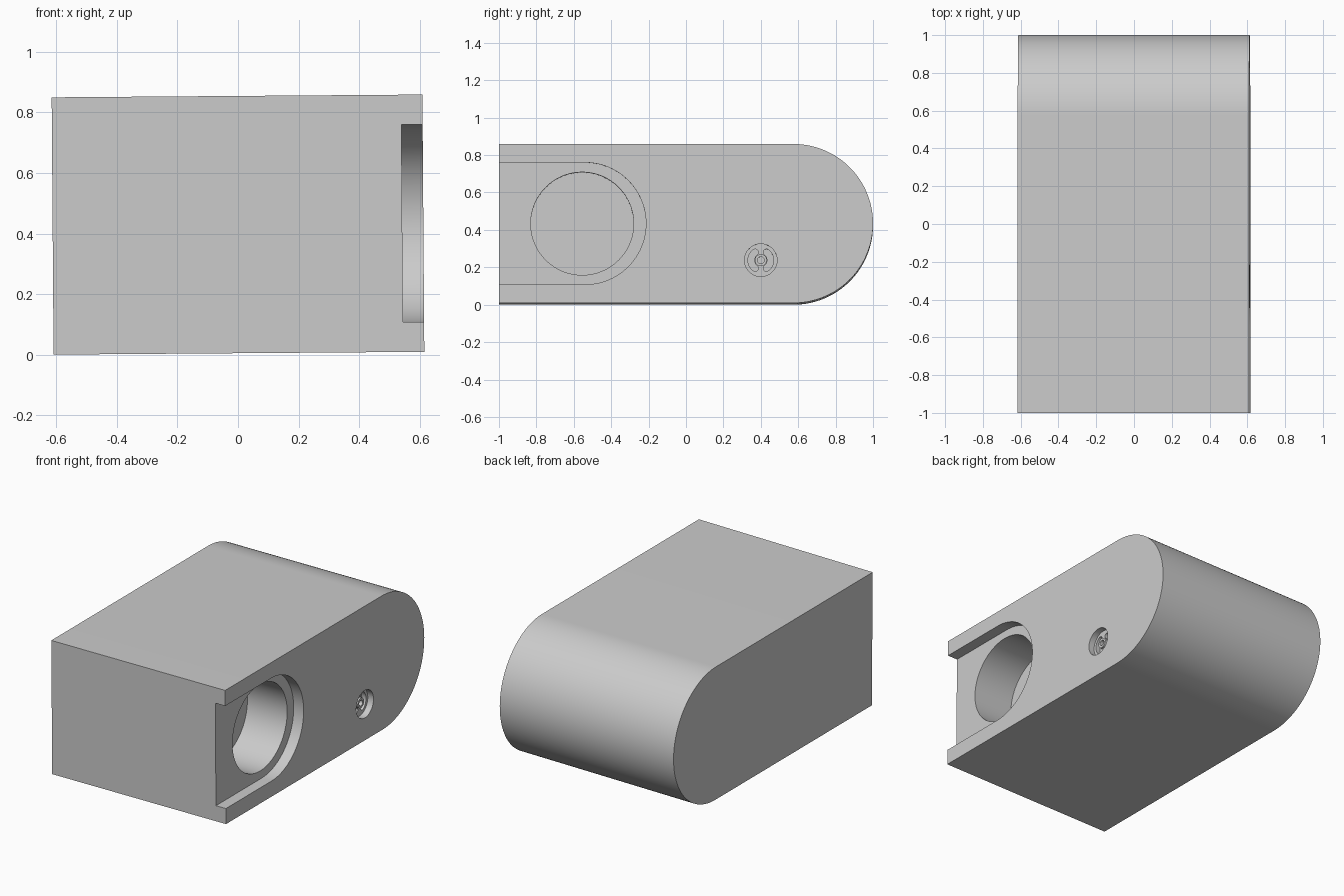
import bpy, bmesh, math
from math import pi, sin, cos

if "Cube" in bpy.data.objects:
    bpy.data.objects.remove(bpy.data.objects["Cube"], do_unlink=True)

HALF_W, RADIUS = 0.6125, 0.425
TILT = -0.0075

grey = bpy.data.materials.new("light grey")
grey.use_nodes = True
colour = (0.6, 0.6, 0.6, 1)
grey.diffuse_color = colour
grey.node_tree.nodes["Principled BSDF"].inputs["Base Color"].default_value = colour


def arc(cy, cz, r, a0, a1, n):
    return [(cy + r * cos(a0 + (a1 - a0) * i / n), cz + r * sin(a0 + (a1 - a0) * i / n))
            for i in range(n + 1)]


def circle(cy, cz, r, n=64):
    return arc(cy, cz, r, 0, 2 * pi, n)[:-1]


def prism(name, profile, x0, x1):
    """Extrude a side profile (y, z) along x."""
    bm = bmesh.new()
    face = bm.faces.new([bm.verts.new((x0, y, z)) for y, z in profile])
    ext = bmesh.ops.extrude_face_region(bm, geom=[face])
    verts = [v for v in ext["geom"] if isinstance(v, bmesh.types.BMVert)]
    bmesh.ops.translate(bm, vec=(x1 - x0, 0, 0), verts=verts)
    bmesh.ops.recalc_face_normals(bm, faces=bm.faces)
    mesh = bpy.data.meshes.new(name)
    bm.to_mesh(mesh)
    bm.free()
    mesh.materials.append(grey)
    obj = bpy.data.objects.new(name, mesh)
    bpy.context.collection.objects.link(obj)
    return obj


def carve(body, name, profile, x0, x1=HALF_W + 0.1):
    """Cut a prism out of the body and remove the cutter."""
    cutter = prism(name, profile, x0, x1)
    cutter.hide_render = True
    mod = body.modifiers.new(name, "BOOLEAN")
    mod.operation, mod.solver, mod.object = "DIFFERENCE", "EXACT", cutter
    bpy.context.view_layer.objects.active = body
    bpy.ops.object.modifier_apply(modifier=name)
    bpy.data.objects.remove(cutter, do_unlink=True)


# Block with a half-round back
body = prism("body", [(-1, RADIUS), (-1, -RADIUS)]
             + arc(1 - RADIUS, 0, RADIUS, -pi / 2, pi / 2, 64), -HALF_W, HALF_W)

# Round-ended channel open to the front, with a round bore in its floor
channel = [(-1.1, 0.326), (-1.1, -0.326)] + arc(-0.54, 0, 0.326, -pi / 2, pi / 2, 48)
carve(body, "channel", channel, HALF_W - 0.07)
carve(body, "bore", circle(-0.555, 0, 0.275, 96), HALF_W - 0.35)

# Small round socket with two curved slots and a raised centre ring
CY, CZ = 0.4, -0.196
FLOOR = HALF_W - 0.04
carve(body, "socket", circle(CY, CZ, 0.087), FLOOR)
for side in (0, pi):
    span, mid, half = 0.95, 0.052, 0.017
    slot = arc(CY, CZ, mid + half, side - span, side + span, 20)
    for end, sign in ((side + span, 1), (side - span, -1)):
        cap = arc(CY + mid * cos(end), CZ + mid * sin(end), half,
                  end if sign > 0 else end + pi, end + pi if sign > 0 else end + 2 * pi, 8)
        if sign > 0:
            slot += cap[1:-1] + arc(CY, CZ, mid - half, side + span, side - span, 20)
        else:
            slot += cap[1:-1]
    carve(body, "curved_slot", slot, FLOOR - 0.03)
carve(body, "centre_hole", circle(CY, CZ, 0.018, 24), FLOOR - 0.03)
ring = prism("centre_ring", circle(CY, CZ, 0.032, 32), FLOOR - 0.01, FLOOR + 0.012)
carve(ring, "ring_hole", circle(CY, CZ, 0.018, 24), FLOOR - 0.1)

# Slight lean, then rest on the ground
height = RADIUS * cos(TILT) + HALF_W * abs(sin(TILT))
for obj in (body, ring):
    obj.rotation_euler = (0, TILT, 0)
    obj.location = (0, 0, height)
    bpy.ops.object.select_all(action="DESELECT")
    obj.select_set(True)
    bpy.context.view_layer.objects.active = obj
    bpy.ops.object.shade_smooth_by_angle(angle=math.radians(30))
